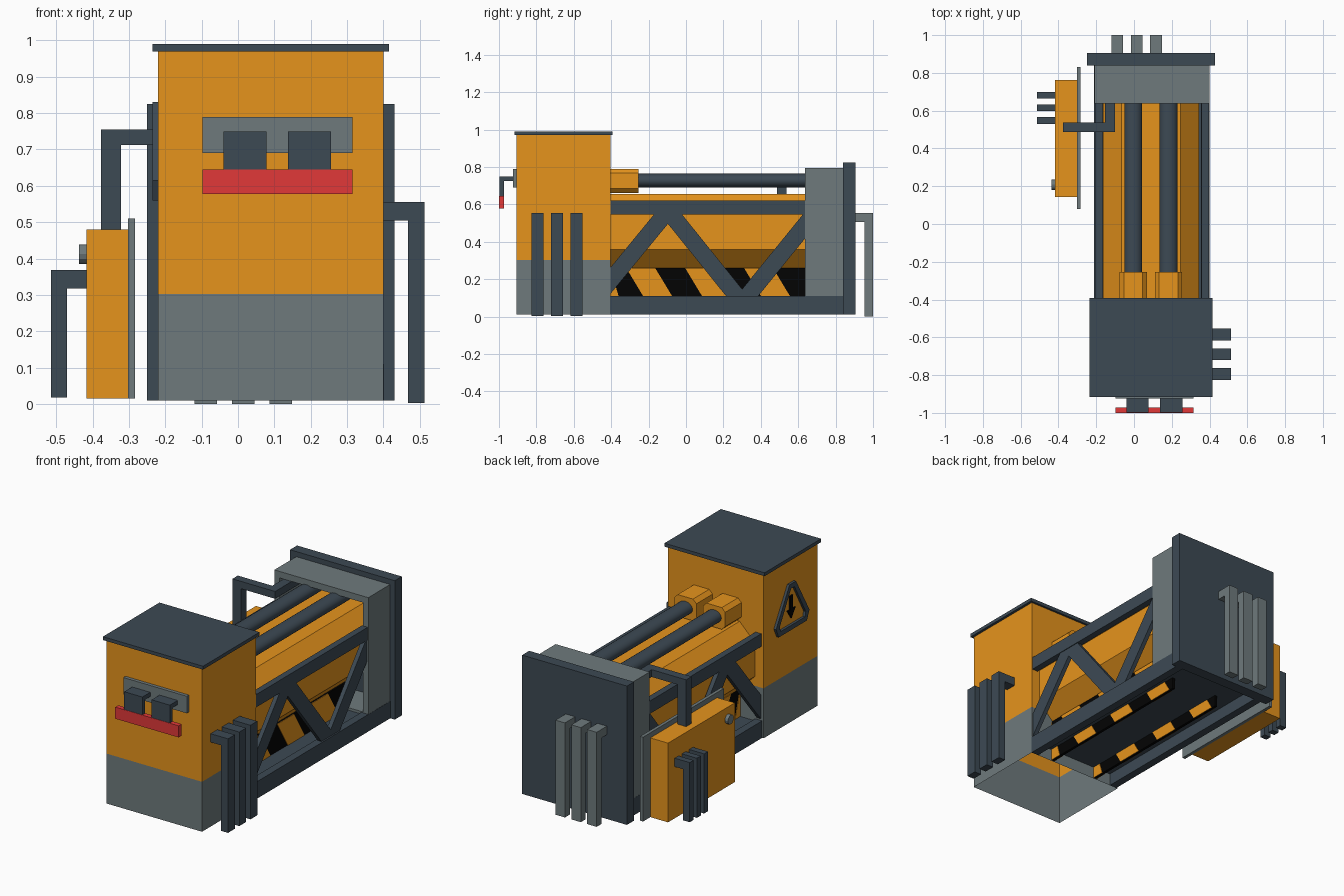
import bpy, bmesh, math

if "Cube" in bpy.data.objects:
    bpy.data.objects.remove(bpy.data.objects["Cube"])


def material(name, rgb):
    m = bpy.data.materials.new(name)
    m.diffuse_color = (*rgb, 1)
    m.use_nodes = True
    m.node_tree.nodes["Principled BSDF"].inputs["Base Color"].default_value = m.diffuse_color
    return m


ORANGE = material("orange paint", (0.79, 0.295, 0.012))
GREY = material("grey metal", (0.158, 0.195, 0.203))
SLATE = material("dark slate", (0.046, 0.067, 0.088))
RED = material("red", (0.75, 0.04, 0.04))
BLACK = material("black", (0.001, 0.001, 0.001))
CX = 0.095  # centre line of the machine


def finish(name, bm, mat):
    bmesh.ops.recalc_face_normals(bm, faces=bm.faces)
    me = bpy.data.meshes.new(name)
    bm.to_mesh(me)
    bm.free()
    me.materials.append(mat)
    ob = bpy.data.objects.new(name, me)
    bpy.context.collection.objects.link(ob)
    return ob


def place(p, axis, d):
    return {"x": (d, p[0], p[1]), "y": (p[0], d, p[1]), "z": (p[0], p[1], d)}[axis]


def prism(name, pts, axis, a, b, mat, inner=None, caps=True):
    """Extrude an outline along an axis; inner turns it into a ring."""
    bm = bmesh.new()
    n = len(pts)
    loops = [[bm.verts.new(place(p, axis, d)) for p in ring]
             for d in (a, b) for ring in ([pts, inner] if inner else [pts])]
    if inner:
        o0, i0, o1, i1 = loops
        pairs = ((o0, i0), (i0, i1), (i1, o1), (o1, o0))
    else:
        pairs = (loops,)
        if caps:
            bm.faces.new(loops[0])
            bm.faces.new(loops[1])
    for l, m in pairs:
        for k in range(n):
            j = (k + 1) % n
            bm.faces.new((l[k], l[j], m[j], m[k]))
    return finish(name, bm, mat)


def rect(a0, a1, b0, b1):
    return [(a0, b0), (a1, b0), (a1, b1), (a0, b1)]


def box(name, x, y, z, mat, caps=True):
    return prism(name, rect(*x, *y), "z", *z, mat, caps=caps)


def octagon(cx, cz, hx, hz, c):
    return [(cx + sx * u, cz + sz * v) for sx, sz, u, v in (
        (1, -1, hx - c, hz), (1, -1, hx, hz - c), (1, 1, hx, hz - c), (1, 1, hx - c, hz),
        (-1, 1, hx - c, hz), (-1, 1, hx, hz - c), (-1, -1, hx, hz - c), (-1, -1, hx - c, hz))]


def hook(name, axis, a, b, root, tip, top, bottom, t, mat):
    """Cable that leaves a wall and bends downwards."""
    s = t if tip > root else -t
    prism(name, [(root, top), (tip, top), (tip, bottom), (tip - s, bottom),
                 (tip - s, top - 0.05), (root, top - 0.05)], axis, a, b, mat)


# Head housing: hollow walls open at the bottom, closed by the lid
box("head_base", (-0.22, 0.40), (-0.905, -0.405), (0.01, 0.303), GREY, caps=False)
box("head_body", (-0.22, 0.40), (-0.905, -0.405), (0.303, 0.97), ORANGE, caps=False)
box("head_lid", (-0.235, 0.415), (-0.917, -0.393), (0.97, 0.99), SLATE)

# Front clamp with red bar
box("clamp_plate", (-0.097, 0.315), (-0.925, -0.905), (0.69, 0.79), GREY)
for x0, x1 in ((-0.04, 0.078), (0.138, 0.256)):
    prism("clamp_hook", [(-0.925, 0.75), (-0.998, 0.75), (-0.998, 0.645), (-0.972, 0.645),
                         (-0.972, 0.725), (-0.925, 0.725)], "x", x0, x1, SLATE)
box("clamp_red_bar", (-0.097, 0.315), (-1.0, -0.972), (0.577, 0.645), RED)

# Warning sign on the left of the head
SY = -0.655
sign = [(-0.03, 0.83), (0.03, 0.83), (0.155, 0.615), (0.13, 0.56), (-0.13, 0.56), (-0.155, 0.615)]
hole = [(-0.016, 0.803), (0.016, 0.803), (0.121, 0.616), (0.113, 0.588), (-0.113, 0.588), (-0.121, 0.616)]
prism("warning_sign_frame", [(SY + y, z) for y, z in sign], "x", -0.235, -0.22, SLATE,
      [(SY + y, z) for y, z in hole])
arrow = [(-0.012, 0.755), (0.012, 0.755), (0.012, 0.675), (0.036, 0.675), (0, 0.622), (-0.036, 0.675), (-0.012, 0.675)]
prism("warning_sign_arrow", [(SY + y, z) for y, z in arrow], "x", -0.228, -0.22, BLACK)

# Rear frame and end plate
prism("rear_frame", rect(-0.21, 0.40, 0.10, 0.795), "y", 0.637, 0.84, GREY,
      rect(-0.175, 0.365, 0.115, 0.757))
box("rear_plate", (-0.25, 0.43), (0.84, 0.905), (0.01, 0.825), SLATE)

# Cable bundles: right of the head and on the rear plate
for i in range(3):
    y = -0.825 + i * 0.104
    hook("side_cable", "y", y, y + 0.063, 0.40, 0.513, 0.555, 0.003, 0.045, SLATE)
    x = -0.12 + i * 0.103
    hook("rear_cable", "x", x, x + 0.062, 0.905, 1.0, 0.555, 0.0, 0.045, GREY)


# Side trusses, mirrored about the centre line
def side(x0, x1, s):
    return sorted((CX + s * (x0 - CX), CX + s * (x1 - CX)))


braces = [[(-0.405, 0.12), (-0.038, 0.567), (-0.154, 0.567), (-0.405, 0.261)],
          [(-0.154, 0.567), (-0.038, 0.567), (0.358, 0.075), (0.242, 0.075)],
          [(0.242, 0.075), (0.358, 0.075), (0.758, 0.567), (0.642, 0.567)]]
for s, label in ((1, "right"), (-1, "left")):
    box(label + "_bottom_rail", side(0.355, 0.401, s), (-0.405, 0.84), (0.01, 0.11), SLATE)
    box(label + "_top_rail", side(0.358, 0.396, s), (-0.405, 0.64), (0.545, 0.62), SLATE)
    for outline in braces:
        prism(label + "_truss_brace", outline, "x", *side(0.367, 0.392, s), SLATE)

# Floor between the rails and the eight-sided main body
box("floor", (-0.17, 0.36), (-0.405, 0.84), (0.082, 0.098), SLATE)
prism("main_body", octagon(0.09, 0.457, 0.255, 0.198, 0.1), "y", -0.405, 0.84, ORANGE)

# Black skirts through the floor, with slanted orange stripes on both faces
Y0, Y1, ZB, ZT, SLANT, STEP = -0.405, 0.638, 0.015, 0.26, 0.148, 0.315
for s in (1, -1):
    box("hazard_skirt", side(0.24, 0.256, s), (Y0, Y1), (ZB, ZT), BLACK)
    for i in range(-2, 3):
        t = -0.005 + i * STEP
        stripe = [(t, ZT), (t + 0.155, ZT), (t + 0.155 + SLANT, ZB), (t + SLANT, ZB)]
        stripe = [(min(max(y, Y0), Y1), z) for y, z in stripe]
        if max(p[0] for p in stripe) - min(p[0] for p in stripe) < 0.02:
            continue
        for a, b in ((0.237, 0.24), (0.256, 0.259)):
            prism("hazard_stripe", stripe, "x", *side(a, b, s), ORANGE)

# Twin rods with couplings
for x in (-0.004, 0.183):
    ring = [(x + 0.047 * math.cos(k * math.tau / 24), 0.727 + 0.037 * math.sin(k * math.tau / 24))
            for k in range(24)]
    rod = prism("rod", ring, "y", -0.405, 0.84, SLATE)
    for p in rod.data.polygons:
        p.use_smooth = len(p.vertices) == 4
    prism("rod_coupling", octagon(x, 0.726, 0.072, 0.064, 0.022), "y", -0.405, -0.255, ORANGE)

# Control cabinet on the left
box("cabinet_back_plate", (-0.302, -0.283), (0.08, 0.83), (0.015, 0.51), GREY)
box("cabinet", (-0.417, -0.302), (0.142, 0.762), (0.015, 0.48), ORANGE)
knob = [(0.208 + 0.027 * math.cos(k * math.tau / 12), 0.412 + 0.027 * math.sin(k * math.tau / 12))
        for k in range(12)]
prism("cabinet_knob", knob, "x", -0.437, -0.417, GREY)
for i in range(3):
    y = 0.53 + i * 0.067
    hook("cabinet_cable", "y", y, y + 0.036, -0.417, -0.514, 0.368, 0.018, 0.043, SLATE)

# Pipe from the cabinet to the rear frame
box("pipe_riser", (-0.377, -0.322), (0.487, 0.537), (0.48, 0.755), SLATE)
box("pipe_crossing", (-0.322, -0.10), (0.487, 0.537), (0.712, 0.755), SLATE)
box("pipe_end", (-0.153, -0.10), (0.537, 0.84), (0.712, 0.755), SLATE)
